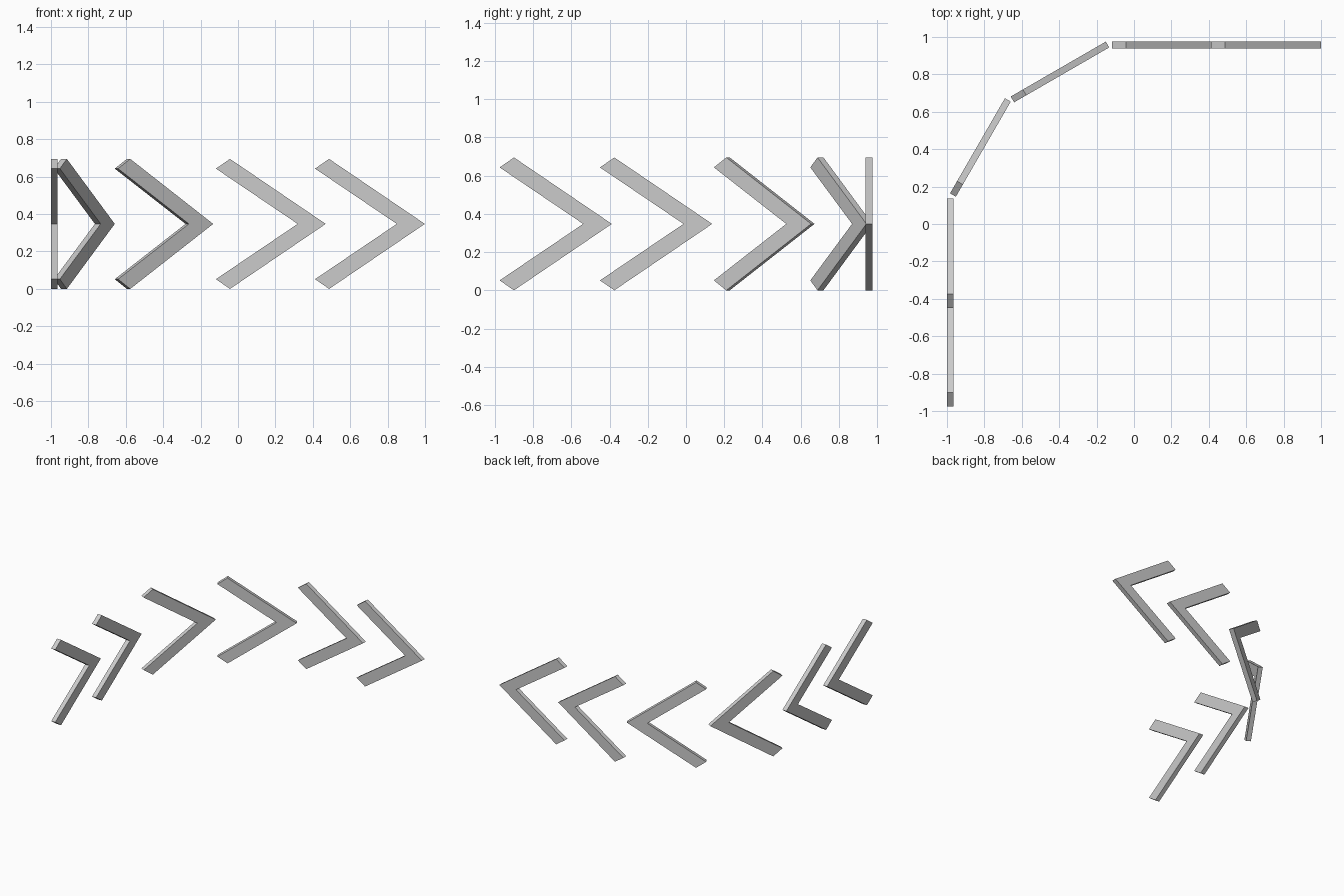
import bpy, bmesh
from math import radians
from mathutils import Matrix

if "Cube" in bpy.data.objects:
    bpy.data.objects.remove(bpy.data.objects["Cube"])

THICK = 0.036
MID = 0.3475
# Chevron outline in local x (pointing direction) and z
half = [(0.587, MID), (0.075, 0.695), (0.0, 0.643), (0.437, MID)]
outline = half + [(x, 2 * MID - z) for x, z in half[2:0:-1]]


def chevron(name, x, y, angle):
    bm = bmesh.new()
    face = bm.faces.new([bm.verts.new((px, -THICK / 2, pz)) for px, pz in outline])
    ext = bmesh.ops.extrude_face_region(bm, geom=[face])
    verts = [g for g in ext["geom"] if isinstance(g, bmesh.types.BMVert)]
    bmesh.ops.translate(bm, vec=(0, THICK, 0), verts=verts)
    bmesh.ops.recalc_face_normals(bm, faces=bm.faces)
    mesh = bpy.data.meshes.new(name)
    bm.to_mesh(mesh)
    bm.free()
    obj = bpy.data.objects.new(name, mesh)
    obj.matrix_world = Matrix.Translation((x, y, 0)) @ Matrix.Rotation(radians(angle), 4, "Z")
    bpy.context.collection.objects.link(obj)


# Tail position and heading of each arrow around the bend
arrows = [
    (-0.982, -0.975, 90), (-0.982, -0.45, 90),   # left straight
    (-0.968, 0.155, 60), (-0.650, 0.666, 30),    # corner
    (-0.118, 0.957, 0), (0.412, 0.957, 0),       # back straight
]
for i, (x, y, angle) in enumerate(arrows, 1):
    chevron(f"chevron_arrow_{i}", x, y, angle)
